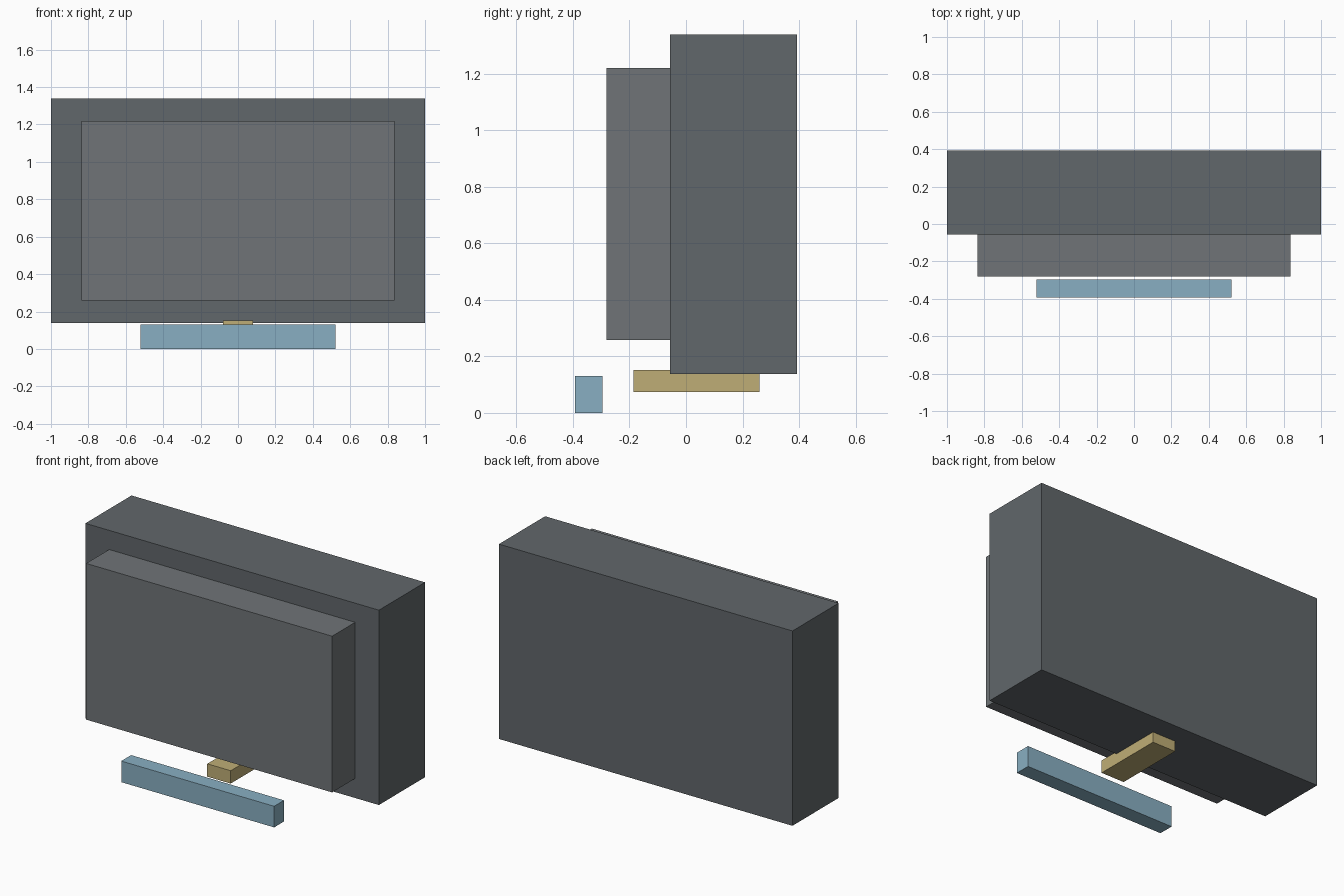
import bpy
import bmesh

if "Cube" in bpy.data.objects:
    bpy.data.objects.remove(bpy.data.objects["Cube"])


def material(name, rgb):
    mat = bpy.data.materials.new(name)
    mat.diffuse_color = (*rgb, 1.0)
    mat.use_nodes = True
    mat.node_tree.nodes["Principled BSDF"].inputs["Base Color"].default_value = mat.diffuse_color
    return mat


def box(name, half_width, y, z, mat):
    """Box centred on x, spanning the given y and z ranges."""
    size = (2 * half_width, y[1] - y[0], z[1] - z[0])
    centre = (0, sum(y) / 2, sum(z) / 2)
    bm = bmesh.new()
    bmesh.ops.create_cube(bm, size=1)
    bmesh.ops.scale(bm, vec=size, verts=bm.verts)
    mesh = bpy.data.meshes.new(name)
    bm.to_mesh(mesh)
    bm.free()
    mesh.materials.append(mat)
    obj = bpy.data.objects.new(name, mesh)
    obj.location = centre
    bpy.context.collection.objects.link(obj)
    return obj


dark_grey = material("dark_grey", (0.12, 0.135, 0.145))
mid_grey = material("mid_grey", (0.16, 0.175, 0.185))
blue = material("blue", (0.25, 0.43, 0.54))
tan = material("tan", (0.52, 0.42, 0.18))

# Main block and the raised panel on its front
box("main_housing", 1.0, (-0.057, 0.392), (0.138, 1.338), dark_grey)
box("front_panel", 0.838, (-0.281, -0.057), (0.258, 1.22), mid_grey)

# Bracket running front to back, let slightly into the underside
box("under_bracket", 0.08, (-0.185, 0.26), (0.073, 0.152), tan)

# Separate low bar in front
box("front_bar", 0.521, (-0.392, -0.296), (0.0, 0.13), blue)
